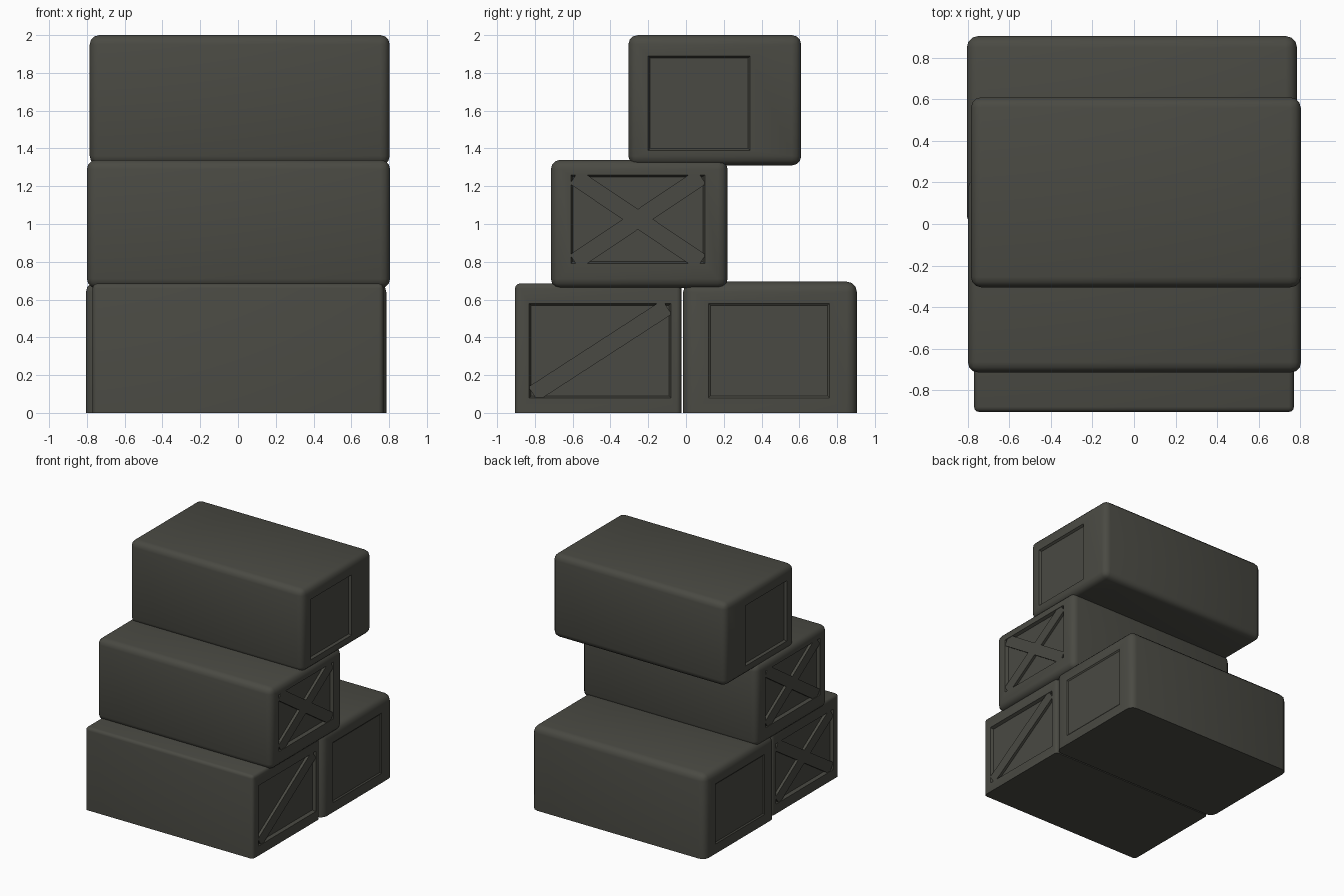
import bpy, bmesh, math
from mathutils import Matrix

if "Cube" in bpy.data.objects:
    bpy.data.objects.remove(bpy.data.objects["Cube"])

mat = bpy.data.materials.new("dark_olive_grey")
mat.diffuse_color = (0.068, 0.068, 0.056, 1)
mat.use_nodes = True
mat.node_tree.nodes["Principled BSDF"].inputs["Base Color"].default_value = mat.diffuse_color


def finish(name, bm, smooth=True):
    bmesh.ops.recalc_face_normals(bm, faces=bm.faces)
    me = bpy.data.meshes.new(name)
    bm.to_mesh(me)
    bm.free()
    me.materials.append(mat)
    ob = bpy.data.objects.new(name, me)
    bpy.context.collection.objects.link(ob)
    if smooth:
        bpy.ops.object.select_all(action='DESELECT')
        ob.select_set(True)
        bpy.context.view_layer.objects.active = ob
        bpy.ops.object.shade_smooth_by_angle(angle=math.radians(35))


def crate(name, lo, hi, bevel, panels, grounded=False):
    """Rounded box; panels = {side: (y0, y1, z0, z1, depth)} recessed in the x ends."""
    bm = bmesh.new()
    bmesh.ops.create_cube(bm, size=1)
    for v in bm.verts:
        v.co = [lo[i] + (v.co[i] + 0.5) * (hi[i] - lo[i]) for i in range(3)]
    edges = [e for e in bm.edges
             if not (grounded and all(abs(v.co.z - lo[2]) < 1e-4 for v in e.verts))]
    bmesh.ops.bevel(bm, geom=edges, offset=bevel, segments=3, profile=0.5, affect='EDGES')
    bm.normal_update()
    for side, (y0, y1, z0, z1, depth) in panels.items():
        face = max((f for f in bm.faces if f.normal.x * side > 0.99), key=lambda f: f.calc_area())
        bmesh.ops.inset_individual(bm, faces=[face], thickness=0.03)
        c = face.calc_center_median()
        for v in face.verts:
            v.co.y = y1 if v.co.y > c.y else y0
            v.co.z = z1 if v.co.z > c.z else z0
        bmesh.ops.inset_individual(bm, faces=[face], thickness=0.015, depth=-depth)
    finish(name, bm)


def brace(name, side, x, a, b, width=0.09):
    """Diagonal plank lying in an end recess, from a to b in (y, z)."""
    dy, dz = b[0] - a[0], b[1] - a[1]
    bm = bmesh.new()
    m = (Matrix.Translation((x - side * 0.023, (a[0] + b[0]) / 2, (a[1] + b[1]) / 2))
         @ Matrix.Rotation(math.atan2(dz, dy), 4, 'X')
         @ Matrix.Diagonal((0.04, math.hypot(dy, dz), width, 1)))
    bmesh.ops.create_cube(bm, size=1, matrix=m)
    finish(name, bm, smooth=False)


# bottom row: two crates on the ground
p = (-0.83, -0.08, 0.08, 0.58, 0.025)
crate("front_bottom_crate", (-0.77, -0.905, 0), (0.77, -0.025, 0.685), 0.025,
      {1: p, -1: p}, grounded=True)
brace("front_crate_brace_right", 1, 0.77, (-0.81, 0.1), (-0.1, 0.56))
brace("front_crate_brace_left_a", -1, -0.77, (-0.81, 0.1), (-0.1, 0.56))
brace("front_crate_brace_left_b", -1, -0.77, (-0.81, 0.56), (-0.1, 0.1))

p = (0.12, 0.76, 0.08, 0.58, 0.008)
crate("back_bottom_crate", (-0.805, -0.015, 0), (0.785, 0.905, 0.695), 0.055,
      {1: p, -1: p}, grounded=True)

# middle crate with crossed braces on both ends
p = (-0.61, 0.10, 0.79, 1.26, 0.025)
crate("middle_crate", (-0.8, -0.715, 0.66), (0.805, 0.22, 1.34), 0.05, {1: p, -1: p})
for side, x, tag in ((1, 0.805, "right"), (-1, -0.8, "left")):
    brace("middle_brace_up_" + tag, side, x, (-0.59, 0.8), (0.08, 1.25))
    brace("middle_brace_down_" + tag, side, x, (-0.59, 1.25), (0.08, 0.8))

# top crate with plain recessed ends
p = (-0.2, 0.34, 1.39, 1.89, 0.018)
crate("top_crate", (-0.785, -0.305, 1.31), (0.803, 0.61, 2.0), 0.05, {1: p, -1: p})
